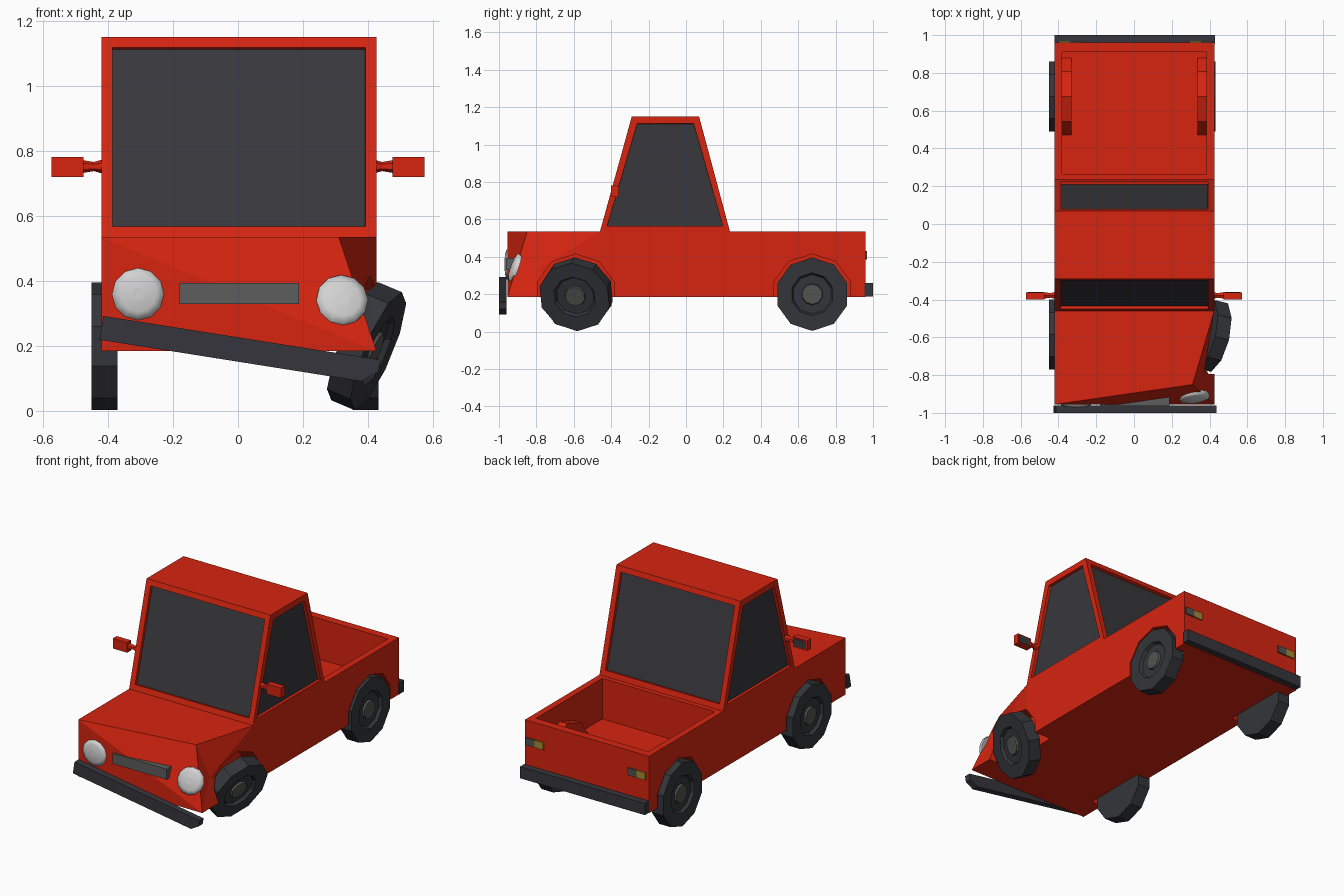
import bpy, bmesh, math
from mathutils import Vector, Matrix

if "Cube" in bpy.data.objects:
    bpy.data.objects.remove(bpy.data.objects["Cube"])


def mat(name, r, g, b):
    m = bpy.data.materials.new(name)
    m.diffuse_color = (r, g, b, 1)
    m.use_nodes = True
    m.node_tree.nodes["Principled BSDF"].inputs["Base Color"].default_value = m.diffuse_color
    return m


RED = mat("red paint", 0.68, 0.018, 0.005)
GLASS = mat("dark glass", 0.040, 0.040, 0.047)
TIRE = mat("tire rubber", 0.034, 0.036, 0.042)
BUMP = mat("bumper grey", 0.037, 0.036, 0.045)
HUB = mat("hub grey", 0.085, 0.085, 0.08)
GRILLE = mat("grille grey", 0.11, 0.11, 0.11)
LAMP = mat("lamp white", 0.65, 0.65, 0.65)
YELLOW = mat("yellow lamp", 0.38, 0.26, 0.03)


def finish(name, bm, mats, loc=(0, 0, 0), rot=None):
    bmesh.ops.recalc_face_normals(bm, faces=bm.faces)
    me = bpy.data.meshes.new(name)
    bm.to_mesh(me)
    bm.free()
    for m in mats:
        me.materials.append(m)
    ob = bpy.data.objects.new(name, me)
    bpy.context.collection.objects.link(ob)
    ob.matrix_world = Matrix.Translation(loc) @ (rot.to_matrix().to_4x4() if rot else Matrix())
    return ob


def mesh(name, verts, faces, m):
    bm = bmesh.new()
    vs = [bm.verts.new(v) for v in verts]
    for f in faces:
        bm.faces.new([vs[i] for i in f])
    return finish(name, bm, [m])


def box(name, x, y, z, m):
    bm = bmesh.new()
    bmesh.ops.create_cube(bm, size=1)
    for v in bm.verts:
        v.co = [a[0] + (c + 0.5) * (a[1] - a[0]) for a, c in zip((x, y, z), v.co)]
    return finish(name, bm, [m])


def lathe(name, prof, n, mats, loc, axis, split=99):
    """Closed rings (x, radius) round the local x axis, aimed along axis."""
    bm = bmesh.new()
    rings = [[bm.verts.new((x, r * math.sin(2 * math.pi * i / n), r * math.cos(2 * math.pi * i / n)))
              for i in range(n)] for x, r in prof]
    for k in range(len(rings) - 1):
        for i in range(n):
            a, b, j = rings[k], rings[k + 1], (i + 1) % n
            f = bm.faces.new((a[i], a[j], b[j], b[i]))
            f.material_index = int(k >= split)
    bm.faces.new(rings[0])
    bm.faces.new(rings[-1]).material_index = int(split < 99)
    return finish(name, bm, mats, loc, Vector(axis).to_track_quat('X', 'Z'))


def cut(ob, cutter):
    md = ob.modifiers.new("cut", 'BOOLEAN')
    md.operation, md.solver, md.object = 'DIFFERENCE', 'EXACT', cutter
    bpy.context.view_layer.objects.active = ob
    bpy.ops.object.modifier_apply(modifier=md.name)
    bpy.data.objects.remove(cutter)


def cylinder(name, x0, x1, y, r):
    return lathe(name, [(x0, r), (x1, r)], 10, [RED], (0, y, 0.2), (1, 0, 0))


# Lower body, with the front right corner crumpled
L, R, F, B, Z0, Z1 = -0.42, 0.425, -0.955, 0.96, 0.185, 0.535
body = mesh("body",
            [(L, F, Z0), (L, B, Z0), (L, B, Z1), (L, F, Z1),
             (R, F, Z0), (R, B, Z0), (R, B, Z1), (0.31, -0.85, Z1),
             (R, -0.46, Z1), (R, -0.46, Z0), (0.37, -0.8, 0.33)],
            [(0, 1, 2, 3), (0, 4, 9, 5, 1), (1, 5, 6, 2), (3, 2, 6, 8, 7),
             (3, 0, 4), (3, 4, 7), (9, 5, 6, 8),
             (7, 4, 10), (8, 7, 10), (10, 4, 9), (8, 10, 9)], RED)

# Load bed, leaving the wheel housings standing, then the wheel wells
bed = box("bed_cutter", (-0.38, 0.385), (0.265, 0.91), (0.285, 0.7), RED)
for x0, x1 in ((-0.6, -0.33), (0.335, 0.6)):
    cut(bed, cylinder("housing", x0, x1, 0.675, 0.225))
cut(body, bed)
for y, x0, x1 in ((0.675, -0.6, -0.345), (0.675, 0.345, 0.6),
                  (-0.585, -0.6, -0.345), (-0.59, 0.31, 0.6)):
    cut(body, cylinder("well", x0, x1, y, 0.215))

# Cab with recessed windows on four sides
bm = bmesh.new()
prof = [(-0.46, Z1), (0.235, Z1), (0.07, 1.15), (-0.29, 1.15)]
a = [bm.verts.new((L, y, z)) for y, z in prof]
b = [bm.verts.new((R, y, z)) for y, z in prof]
panes = [bm.faces.new(a), bm.faces.new(b)]
for i in range(1, 4):
    j = (i + 1) % 4
    f = bm.faces.new((a[i], a[j], b[j], b[i]))
    if i != 2:
        panes.append(f)
bmesh.ops.recalc_face_normals(bm, faces=bm.faces)
bmesh.ops.inset_individual(bm, faces=panes, thickness=0.048)
bmesh.ops.inset_individual(bm, faces=panes, thickness=0.001, depth=-0.018)
for f in panes:
    f.material_index = 1
finish("cab", bm, [RED, GLASS])

# Wheels; the front right one is bent
tyre = [(-0.04, 0.196), (0.04, 0.196), (0.04, 0.115), (0.022, 0.105), (0.022, 0.058), (0.034, 0.054)]
for name, loc, axis in (("rear_left_wheel", (-0.41, 0.675, 0.2), (-1, 0, 0)),
                        ("rear_right_wheel", (0.392, 0.675, 0.2), (1, 0, 0)),
                        ("front_left_wheel", (-0.41, -0.585, 0.2), (-1, 0, 0)),
                        ("front_right_wheel", (0.395, -0.587, 0.2), (0.9, -0.22, -0.38))):
    lathe(name, tyre, 10, [TIRE, HUB], loc, axis, split=4)

# Bumpers; the front one hangs down on the right
box("rear_bumper", (L, 0.43), (0.955, 1.0), (0.188, 0.26), BUMP)
front = [(-0.425, -0.037), (0.39, -0.037), (0.437, 0.0), (0.437, 0.037), (-0.425, 0.037)]
n = len(front)
fb = mesh("front_bumper", [(x, y, z) for y in (-1.0, -0.96) for x, z in front],
          [range(n), range(n, 2 * n)] + [(i, (i + 1) % n, n + (i + 1) % n, n + i) for i in range(n)], BUMP)
fb.matrix_world = Matrix.Translation((0, 0, 0.19)) @ Matrix.Rotation(math.radians(9), 4, 'Y')

# Grille and headlights
box("grille", (-0.18, 0.188), (-0.963, -0.915), (0.33, 0.395), GRILLE)
dome = [(-0.015, 0.08), (0.004, 0.08), (0.012, 0.055), (0.016, 0.02)]
for name, loc, axis in (("left_headlight", (-0.307, -0.955, 0.36), (0, -1, 0)),
                        ("right_headlight", (0.32, -0.92, 0.342), (0.13, -0.93, 0.32))):
    ob = lathe(name, dome, 12, [LAMP], loc, axis)
    for p in ob.data.polygons:
        p.use_smooth = len(p.vertices) == 4

# Tail lights: yellow and dark halves
for x in (-0.40, 0.295):
    box("tail_light_yellow", (x, x + 0.06), (0.955, 0.969), (0.385, 0.43), YELLOW)
    box("tail_light_grey", (x + 0.06, x + 0.12), (0.955, 0.969), (0.385, 0.43), HUB)

# Side mirrors with stem and glass
for s, side in ((-1, "left"), (1, "right")):
    box(side + "_mirror", sorted((s * 0.475, s * 0.573)), (-0.4, -0.362), (0.72, 0.782), RED)
    box(side + "_mirror_glass", sorted((s * 0.483, s * 0.565)), (-0.363, -0.359), (0.728, 0.774), GLASS)
    lathe(side + "_mirror_stem", [(0, 0.021), (0.025, 0.014), (0.06, 0.02)], 6, [RED],
          (s * 0.418, -0.378, 0.752), (s, 0, 0))
